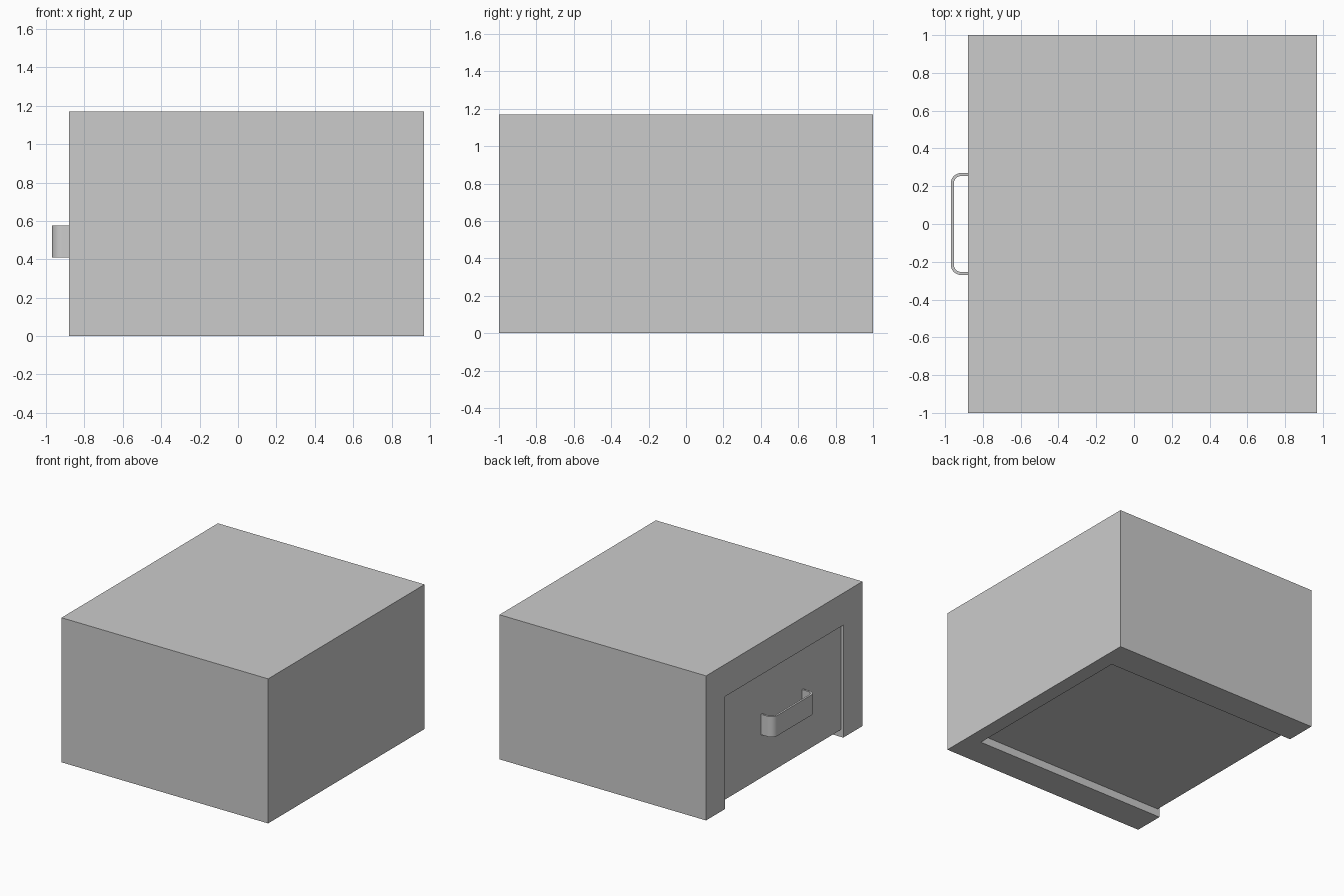
import bpy
import bmesh
import math

if "Cube" in bpy.data.objects:
    bpy.data.objects.remove(bpy.data.objects["Cube"])

X0, X1 = -0.88, 0.97          # cabinet front and back
HALF_W, HEIGHT = 1.0, 1.17    # half width and height
OPEN_Y, OPEN_Z = 0.755, 0.91  # opening half width and top
BACK_X = 0.85                 # inner back wall
FACE_X, PANEL_X = -0.86, -0.81
GAP = 0.004
DRAWER_Z0, DRAWER_Z1 = 0.06, OPEN_Z - GAP
DRAWER_Y = OPEN_Y - GAP


def make_object(name, bm):
    bmesh.ops.recalc_face_normals(bm, faces=bm.faces)
    mesh = bpy.data.meshes.new(name)
    bm.to_mesh(mesh)
    bm.free()
    obj = bpy.data.objects.new(name, mesh)
    bpy.context.collection.objects.link(obj)
    return obj


def box(name, lo, hi):
    bm = bmesh.new()
    bmesh.ops.create_cube(bm, size=1)
    for v in bm.verts:
        v.co = [(a + b) / 2 + c * (b - a) for a, b, c in zip(lo, hi, v.co)]
    return make_object(name, bm)


def carve(obj, cutter):
    mod = obj.modifiers.new("carve", 'BOOLEAN')
    mod.operation = 'DIFFERENCE'
    mod.solver = 'EXACT'
    mod.object = cutter
    cutter.hide_render = True
    bpy.context.view_layer.objects.active = obj
    bpy.ops.object.modifier_apply(modifier=mod.name)
    bpy.data.objects.remove(cutter)


def handle_path(inset):
    """Half-rounded U in plan, from +y end to -y end."""
    x, y, r = -0.97 + inset, 0.27 - inset, 0.055 - inset
    half = [(FACE_X, y)]
    for i in range(9):
        a = math.pi / 2 * (1 + i / 8)
        half.append((x + r + r * math.cos(a), y - r + r * math.sin(a)))
    return half + [(px, -py) for px, py in reversed(half)]


# Cabinet body with an opening through the front and underside
cabinet = box("cabinet_body", (X0, -HALF_W, 0), (X1, HALF_W, HEIGHT))
carve(cabinet, box("opening_cutter", (X0 - 0.2, -OPEN_Y, -0.2), (BACK_X, OPEN_Y, OPEN_Z)))

# Hollow drawer tray behind the front panel
tray = box("drawer_tray", (PANEL_X, -DRAWER_Y, DRAWER_Z0), (BACK_X - GAP, DRAWER_Y, DRAWER_Z1))
carve(tray, box("tray_cutter", (PANEL_X + 0.03, -DRAWER_Y + 0.04, DRAWER_Z0 + 0.04),
                (BACK_X - 0.04, DRAWER_Y - 0.04, DRAWER_Z1 + 0.2)))

# Drawer front panel
box("drawer_front", (FACE_X, -DRAWER_Y, DRAWER_Z0), (PANEL_X, DRAWER_Y, DRAWER_Z1))

# Flat strap handle with rounded corners
bm = bmesh.new()
outline = handle_path(0) + handle_path(0.016)[::-1]
face = bm.faces.new([bm.verts.new((x, y, 0.41)) for x, y in outline])
ext = bmesh.ops.extrude_face_region(bm, geom=[face])
top = [g for g in ext["geom"] if isinstance(g, bmesh.types.BMVert)]
bmesh.ops.translate(bm, verts=top, vec=(0, 0, 0.165))
handle = make_object("drawer_handle", bm)
bpy.ops.object.select_all(action='DESELECT')
handle.select_set(True)
bpy.context.view_layer.objects.active = handle
bpy.ops.object.shade_smooth_by_angle(angle=math.radians(30))
